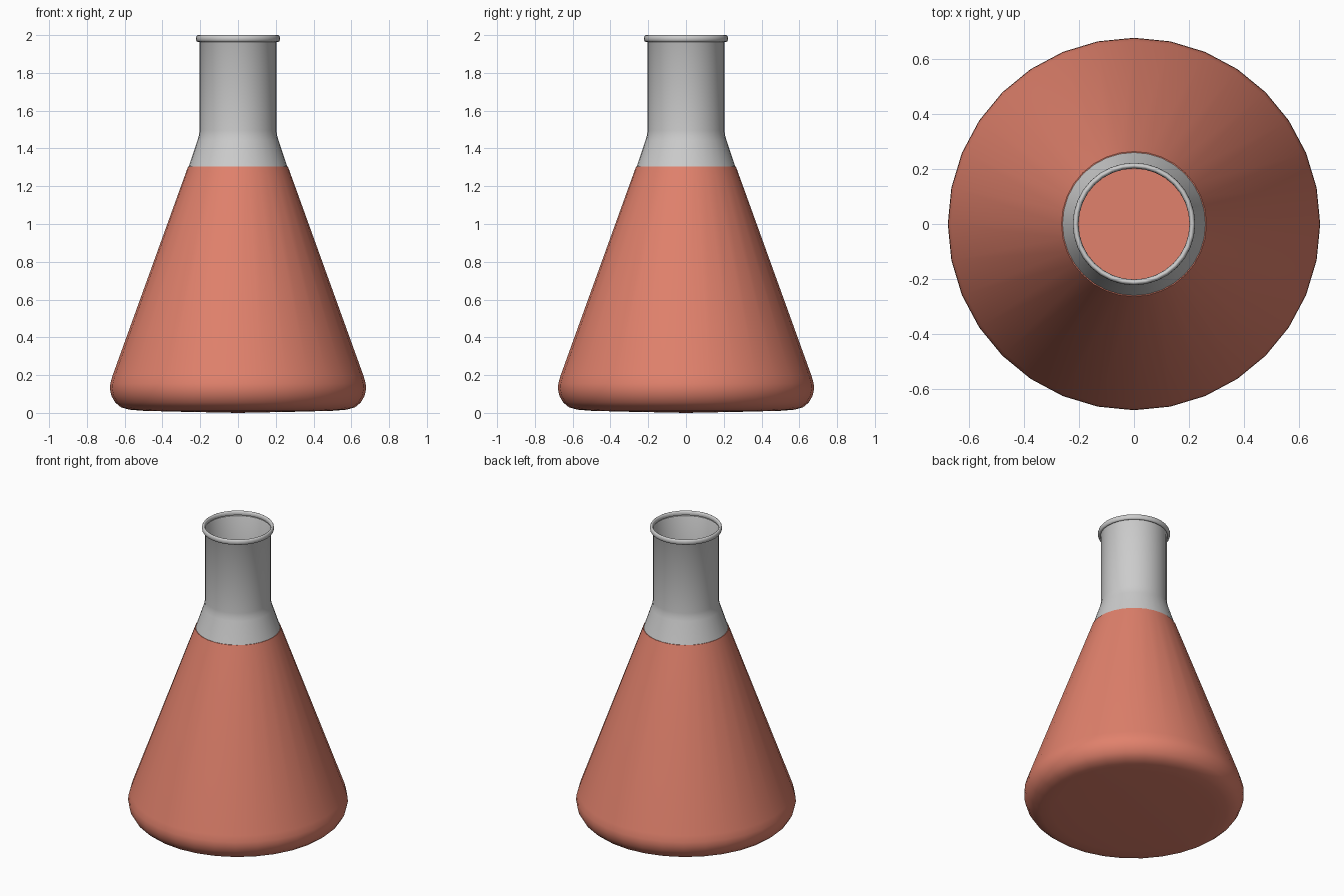
import bpy, bmesh, math

if "Cube" in bpy.data.objects:
    bpy.data.objects.remove(bpy.data.objects["Cube"])

SIDES = 32


def lathe(name, profile, color=None):
    """Revolve an (r, z) profile around z; r = 0 makes a pole."""
    bm = bmesh.new()
    rings = []
    for r, z in profile:
        if r == 0:
            rings.append([bm.verts.new((0, 0, z))] * SIDES)
        else:
            rings.append([bm.verts.new((r * math.cos(2 * math.pi * k / SIDES),
                                        r * math.sin(2 * math.pi * k / SIDES), z))
                          for k in range(SIDES)])
    for low, high in zip(rings, rings[1:]):
        for k in range(SIDES):
            n = (k + 1) % SIDES
            corners = [low[k], low[n], high[n], high[k]]
            bm.faces.new(list(dict.fromkeys(corners)))
    mesh = bpy.data.meshes.new(name)
    bm.to_mesh(mesh)
    bm.free()
    obj = bpy.data.objects.new(name, mesh)
    bpy.context.collection.objects.link(obj)
    bpy.ops.object.select_all(action='DESELECT')
    obj.select_set(True)
    bpy.context.view_layer.objects.active = obj
    bpy.ops.object.shade_smooth_by_angle(angle=math.radians(50))
    if color:
        mat = bpy.data.materials.new(name)
        mat.diffuse_color = color
        mat.use_nodes = True
        mat.node_tree.nodes["Principled BSDF"].inputs["Base Color"].default_value = mat.diffuse_color
        mesh.materials.append(mat)
    return obj


# Rounded base shared by the glass and the liquid
base = [(0.3, 0.006), (0.5, 0.011), (0.575, 0.017), (0.62, 0.03), (0.65, 0.055),
        (0.67, 0.09), (0.678, 0.125), (0.676, 0.155), (0.665, 0.195)]

# Glass body with cone, straight neck and rolled lip
lip = [(0.2125 + 0.0105 * math.cos(math.radians(a)), 1.982 + 0.018 * math.sin(math.radians(a)))
       for a in range(-120, 211, 30)]
glass = [(0, 0.005)] + [(r - 0.003, z + 0.003) for r, z in base]
glass += [(0.262, 1.3), (0.214, 1.445), (0.207, 1.468), (0.204, 1.495), (0.204, 1.96)] + lip
lathe("glass_flask", glass)

# Liquid filling the body, closed by a flat surface
liquid = [(0, 0.0)] + base + [(0.264, 1.305), (0, 1.305)]
lathe("liquid", liquid, (0.75, 0.22, 0.15, 1))
